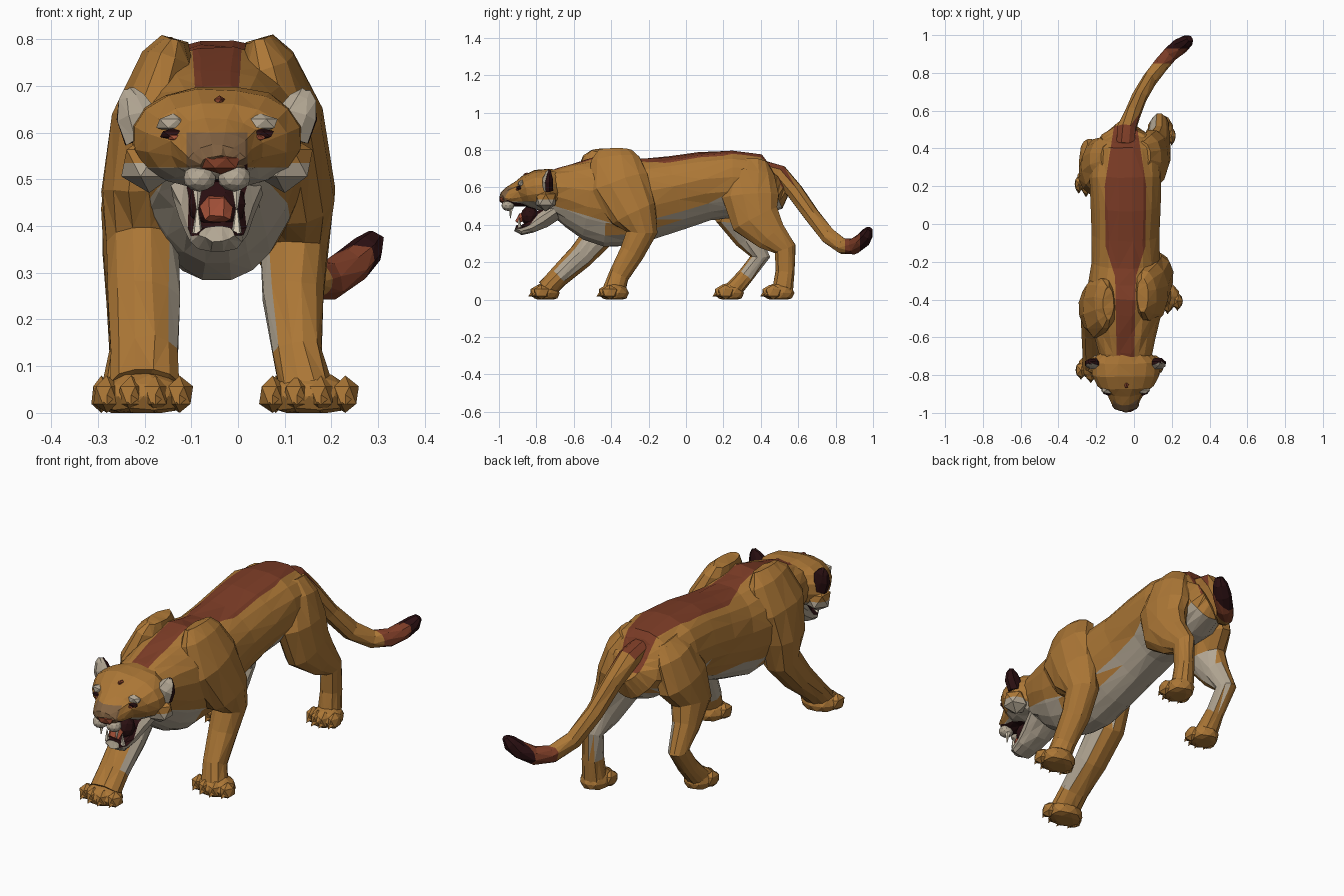
import bpy, bmesh, math, random
from mathutils import Vector, Matrix
from mathutils.bvhtree import BVHTree

if "Cube" in bpy.data.objects:
    bpy.data.objects.remove(bpy.data.objects["Cube"])

random.seed(4)
CX = -0.045  # the animal's own centre line (tail swings to +x)
PARTS = []

# Materials
def linear(c):
    return [((v / 255 + 0.055) / 1.055) ** 2.4 for v in c] + [1]

PALETTE = [("tan_fur", (172, 119, 54)), ("rust_fur", (124, 60, 38)), ("pale_fur", (178, 166, 147)),
           ("dark_fur", (42, 15, 17)), ("bridge_brown", (128, 97, 66)), ("tooth_ivory", (226, 214, 192)),
           ("tongue_red", (160, 78, 54))]
TAN, RUST, PALE, DARK, BRIDGE, TOOTH, TONGUE = range(7)
MATS = []
for label, rgb in PALETTE:
    MATS.append(bpy.data.materials.new(label))
    MATS[-1].diffuse_color = linear(rgb)

# Helpers
def finish(name, bm, colour, cuts=()):
    """Cut along colour borders, triangulate, colour by a rule (or one index), make the object."""
    bmesh.ops.recalc_face_normals(bm, faces=bm.faces[:])
    bmesh.ops.triangulate(bm, faces=bm.faces[:])
    for co, no in cuts:
        bmesh.ops.bisect_plane(bm, geom=bm.verts[:] + bm.edges[:] + bm.faces[:], dist=1e-5,
                               plane_co=co, plane_no=no)
    bm.normal_update()
    for f in bm.faces:
        f.material_index = colour(f.calc_center_median(), f.normal) if callable(colour) else colour
    me = bpy.data.meshes.new(name)
    bm.to_mesh(me)
    PARTS.append((me, BVHTree.FromBMesh(bm)))
    bm.free()
    for m in MATS:
        me.materials.append(m)
    bpy.context.collection.objects.link(bpy.data.objects.new(name, me))

def tube(name, rings, colour, sides=12, power=1.0, jitter=0.003, keel=0.0, cuts=()):
    """Loft through rings (x, y, z, half width, half depth); keel narrows the underside."""
    bm = bmesh.new()
    pts = [Vector(r[:3]) for r in rings]
    loops = []
    for i, r in enumerate(rings):
        t = (pts[min(i + 1, len(pts) - 1)] - pts[max(i - 1, 0)]).normalized()
        depth = Vector((1, 0, 0)).cross(t).normalized()
        side = t.cross(depth).normalized()
        loop = []
        for k in range(sides):
            a = 2 * math.pi * (k + 0.5) / sides
            s, c = [math.copysign(abs(v) ** power, v) for v in (math.sin(a), math.cos(a))]
            s *= 1 - keel * max(0, c)
            wob = Vector([random.uniform(-jitter, jitter) for _ in range(3)])
            loop.append(bm.verts.new(pts[i] + side * s * r[3] + depth * c * r[4] + wob))
        loops.append(loop)
    for a, b in zip(loops, loops[1:]):
        for k in range(sides):
            j = (k + 1) % sides
            bm.faces.new((a[k], a[j], b[j], b[k]))
    bm.faces.new(loops[0])
    bm.faces.new(loops[-1])
    finish(name, bm, colour, cuts)

def blob(bm, centre, radii, detail=1):
    mat = Matrix.Translation(centre) @ Matrix.Diagonal((*radii, 1))
    bmesh.ops.create_icosphere(bm, subdivisions=detail, radius=1, matrix=mat)

def lump(name, centre, radii, colour, detail=1, cuts=()):
    bm = bmesh.new()
    blob(bm, centre, radii, detail)
    finish(name, bm, colour, cuts)

# Back stripe outline: y, half width
STRIPE = [(-.80, .045), (-.28, .055), (-.12, .105), (.2, .11), (.52, .06)]
SPANS = list(zip(STRIPE, STRIPE[1:]))
stripe_cuts = [((0, b[0], 0), (0, 1, 0)) for a, b in SPANS]
stripe_cuts += [((CX + s * a[1], a[0], 0), (b[0] - a[0], s * (a[1] - b[1]), 0)) for a, b in SPANS for s in (-1, 1)]

def torso_colour(c, n):
    for (y0, w0), (y1, w1) in SPANS:
        if y0 <= c.y < y1 and n.z > 0.25 and abs(c.x - CX) < w0 + (w1 - w0) * (c.y - y0) / (y1 - y0):
            return RUST
    if c.y < -0.4 and n.z < 0 and c.z < 0.5 - 0.3 * (c.y + 0.7):
        return PALE
    return PALE if n.z < -0.55 else TAN

# Torso and neck: y, top, bottom, half width
torso = [(0.50, .73, .56, .06), (0.47, .755, .48, .13), (0.40, .775, .45, .18), (0.25, .80, .44, .195),
         (0.10, .79, .42, .185), (-0.05, .77, .37, .178), (-0.20, .755, .32, .185), (-0.32, .77, .285, .20),
         (-0.42, .785, .28, .20), (-0.52, .765, .32, .185), (-0.62, .735, .39, .16), (-0.70, .705, .45, .14),
         (-0.76, .68, .48, .12)]
tube("torso", [(CX, y, (t + b) / 2, w, (t - b) / 2) for y, t, b, w in torso], torso_colour,
     sides=20, power=0.87, keel=0.3, jitter=0.004, cuts=stripe_cuts + [((0, -.7, .5), (0, .3, 1))])

# Legs: inner sides are pale
def leg_colour(inner):
    return lambda c, n: PALE if n.x * inner > 0.55 and 0.13 < c.z < 0.45 else TAN

tube("front_leg_right", [(.045, -.38, .80, .03, .09), (.06, -.38, .75, .062, .135), (.10, -.36, .62, .085, .17),
     (.125, -.28, .46, .085, .13), (.122, -.235, .36, .075, .085), (.118, -.29, .25, .068, .068),
     (.128, -.36, .13, .055, .056), (.145, -.385, .05, .06, .06)], leg_colour(-1))
tube("front_leg_left", [(-.135, -.42, .80, .03, .09), (-.15, -.42, .75, .062, .135), (-.19, -.44, .62, .085, .17),
     (-.21, -.45, .47, .085, .13), (-.205, -.45, .36, .08, .09), (-.203, -.56, .235, .08, .072),
     (-.2, -.68, .125, .075, .056), (-.2, -.745, .055, .075, .055)], leg_colour(1))
tube("hind_leg_right", [(.04, .36, .735, .05, .08), (.07, .355, .67, .08, .12), (.10, .345, .55, .085, .155),
     (.115, .37, .43, .08, .135), (.13, .455, .34, .06, .09), (.135, .53, .27, .046, .06),
     (.135, .53, .15, .044, .052), (.135, .515, .04, .055, .056)], leg_colour(-1))
tube("hind_leg_left", [(-.13, .35, .735, .05, .08), (-.16, .34, .67, .08, .12), (-.195, .31, .55, .085, .15),
     (-.215, .27, .43, .08, .115), (-.23, .33, .33, .06, .075), (-.235, .395, .23, .046, .055),
     (-.235, .32, .13, .044, .046), (-.238, .25, .05, .055, .05)], leg_colour(1))

# Paws: pad, four toes and claws, flattened on the ground
def paw(name, x, front, back, w):
    bm = bmesh.new()
    blob(bm, (x, (front + back) / 2 + .015, .035), (w * .85, (back - front) / 2 - .01, .055), 2)
    for k in (-1.5, -.5, .5, 1.5):
        tx, ty = x + k * w * .48, front + .05 + abs(k) * .018
        blob(bm, (tx, ty, .038), (w * .3, .046, .042))
        tilt = Matrix.Translation((tx, ty - .04, .024)) @ Matrix.Rotation(math.radians(120), 4, 'X')
        bmesh.ops.create_cone(bm, cap_ends=True, segments=4, radius1=.015, radius2=.001, depth=.026, matrix=tilt)
    for v in bm.verts:
        v.co.z = max(v.co.z, 0.0)
    finish(name, bm, TAN)

paw("front_paw_right", .152, -.485, -.31, .108)
paw("front_paw_left", -.203, -.85, -.68, .108)
paw("hind_paw_right", .14, .39, .575, .082)
paw("hind_paw_left", -.235, .135, .305, .08)

# Tail: rust root, rust band and dark tip
def tail_colour(c, n):
    if c.y > 0.93:
        return DARK
    return RUST if c.y > 0.85 or (c.y < 0.54 and n.z > 0.5) else TAN

tube("tail", [(-.045, .42, .70, .05, .045), (-.04, .50, .675, .05, .05), (-.01, .58, .58, .044, .048),
     (.03, .67, .455, .04, .044), (.08, .76, .34, .04, .043), (.14, .84, .285, .04, .042),
     (.195, .90, .285, .042, .043), (.245, .942, .315, .042, .043), (.28, .968, .352, .036, .034),
     (.297, .982, .378, .018, .016)], tail_colour, sides=8, cuts=[((0, y, 0), (0, 1, 0)) for y in (.85, .93)])

# Head: pale lower cheeks, brown bridge, dark roof of the mouth
def head_colour(c, n):
    middle = abs(c.x - CX) < 0.065
    if middle and n.z < -0.5 and -0.95 < c.y < -0.8:
        return DARK
    if c.z < 0.525:
        return PALE
    return BRIDGE if middle and c.y < -0.885 and c.z < 0.6 else TAN

head = [(-.67, .60, .12, .10), (-.73, .59, .185, .11), (-.80, .587, .18, .108), (-.855, .578, .15, .09),
        (-.89, .565, .10, .07), (-.94, .55, .075, .056), (-.97, .537, .06, .043), (-.98, .53, .035, .025)]
tube("head", [(CX, y, z, w, d) for y, z, w, d in head], head_colour, sides=16, power=0.9,
     cuts=[((CX + x, 0, 0), (1, 0, 0)) for x in (-.065, .065)] + [((0, 0, z), (0, 0, 1)) for z in (.525, .6)])

# Muzzle, jaw and mouth
lump("nose", (CX + .008, -.977, .535), (.046, .023, .024), RUST)
tube("lower_jaw", [(CX, -.70, .475, .10, .05), (CX, -.77, .43, .082, .05), (CX, -.83, .39, .066, .036),
     (CX, -.88, .372, .057, .026), (CX, -.91, .384, .038, .017)],
     lambda c, n: DARK if n.z > 0.4 and c.y < -.74 and abs(c.x - CX) < .06 else PALE)
lump("mouth_inside", (CX, -.835, .447), (.064, .05, .055), DARK, 2)
tube("tongue", [(CX, -.83, .455, .033, .03), (CX, -.88, .44, .036, .024), (CX, -.905, .415, .027, .013)],
     TONGUE, sides=6)
lump("forehead_mark", (CX + .005, -.85, .666), (.014, .022, .014), RUST)

# Paired face parts
for s, side in ((-1, "left"), (1, "right")):
    lump("whisker_pad_" + side, (CX + s * .037, -.952, .503), (.036, .035, .029), PALE, 2)
    lump("cheek_ruff_" + side, (CX + s * .145, -.75, .535), (.067, .062, .064),
         lambda c, n: PALE if c.z < .535 else TAN, cuts=[((0, 0, .535), (0, 0, 1))])
    lump("brow_" + side, (CX + s * .094, -.878, .62), (.04, .024, .021), PALE)
    lump("eye_rim_" + side, (CX + s * .088, -.89, .597), (.038, .018, .014), DARK)
    lump("eye_" + side, (CX + s * .086, -.898, .59), (.021, .013, .009), TONGUE)
    tube("ear_" + side, [(CX + s * .155, -.74, .59, .045, .03), (CX + s * .174, -.74, .64, .046, .03),
         (CX + s * .184, -.735, .675, .03, .02), (CX + s * .188, -.732, .692, .01, .008)],
         lambda c, n: PALE if n.y < -0.15 else DARK, sides=8)
    for jaw, y, z, tip in (("upper", -.935, .49, .435), ("lower", -.89, .385, .44)):
        x = CX + s * .042
        tube(jaw + "_fang_" + side, [(x, y, z, .012, .012), (x, y - .004, tip, .002, .002)], TOOTH, 5, jitter=0)

# Remove faces buried inside other parts
def inside(tree, p):
    ray, hits, p = Vector((.31, .22, .92)).normalized(), 0, p.copy()
    while (hit := tree.ray_cast(p, ray)[0]) is not None:
        hits, p = hits + 1, hit + ray * 1e-5
    return hits % 2 == 1

for me, own in PARTS:
    bm = bmesh.new()
    bm.from_mesh(me)
    others = [t for _, t in PARTS if t is not own]
    buried = [f for f in bm.faces if any(all(inside(t, v.co) for v in f.verts) for t in others)]
    bmesh.ops.delete(bm, geom=buried, context='FACES')
    bm.to_mesh(me)
    bm.free()

for m in bpy.data.materials:
    if m.users and not m.is_grease_pencil:
        m.use_nodes = True
        m.node_tree.nodes["Principled BSDF"].inputs["Base Color"].default_value = m.diffuse_color
